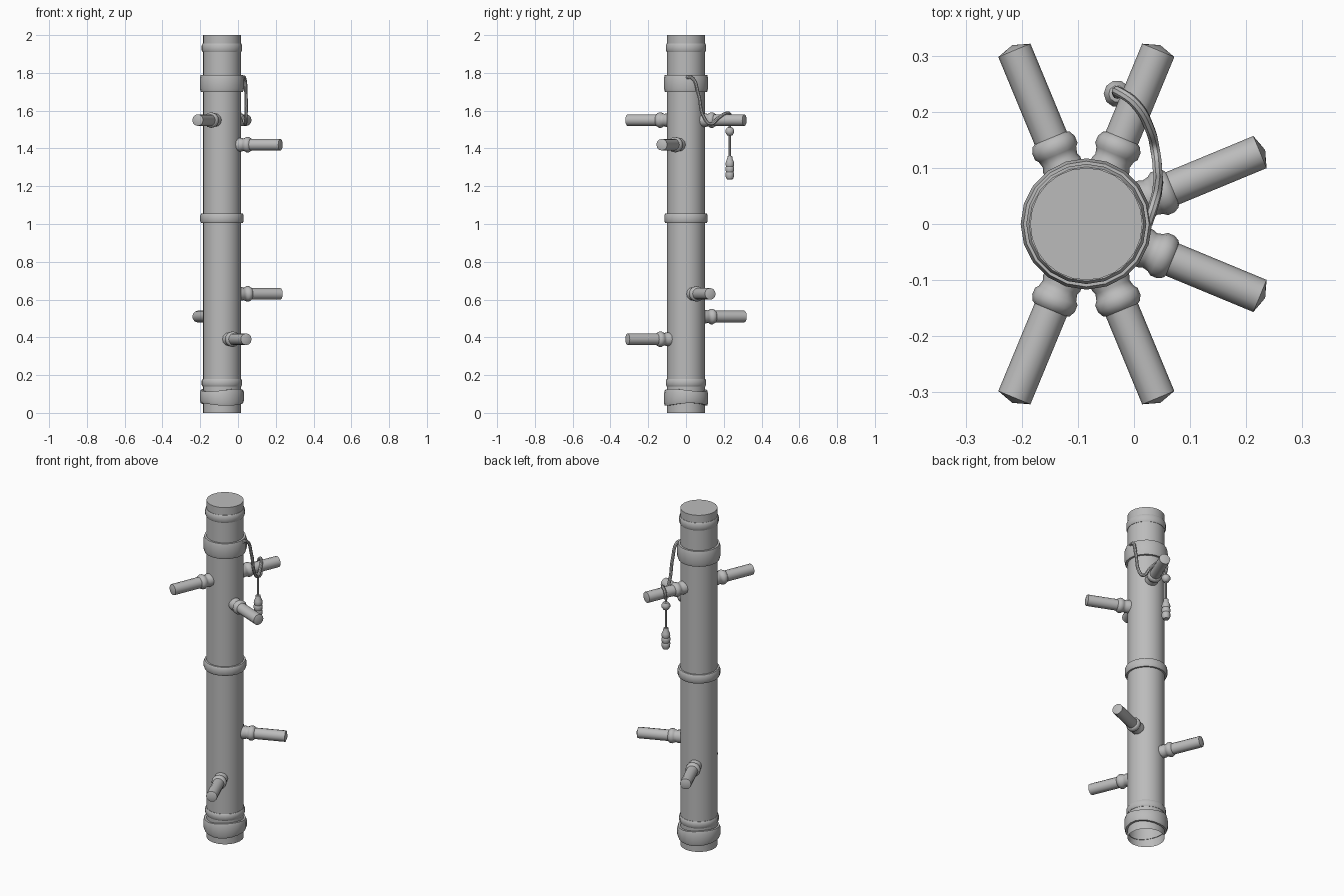
import bpy, bmesh, math
from mathutils import Vector, Matrix

cube = bpy.data.objects.get("Cube")
if cube:
    bpy.data.objects.remove(cube, do_unlink=True)

grey = bpy.data.materials.new("plain grey")
grey.use_nodes = True
grey.diffuse_color = (0.5, 0.5, 0.5, 1)
grey.node_tree.nodes["Principled BSDF"].inputs["Base Color"].default_value = (0.5, 0.5, 0.5, 1)

AXIS = Vector((-0.085, 0, 0))   # centre line of the post


def finish(obj, angle=40):
    obj.data.materials.append(grey)
    bpy.ops.object.select_all(action='DESELECT')
    obj.select_set(True)
    bpy.context.view_layer.objects.active = obj
    bpy.ops.object.shade_smooth_by_angle(angle=math.radians(angle))
    return obj


def lathe(name, profile, sides, matrix, closed=False, wave=None):
    """Turn (radius, height) points about local z; zero radius makes a tip."""
    bm = bmesh.new()
    rings = []
    for r, h in profile:
        if r == 0:
            rings.append([bm.verts.new((0, 0, h))] * sides)
            continue
        ring = []
        for i in range(sides):
            a = math.tau * i / sides
            lift = wave(a, h) if wave else 0
            ring.append(bm.verts.new((r * math.cos(a), r * math.sin(a), h + lift)))
        rings.append(ring)
    pairs = list(zip(rings, rings[1:]))
    if closed:
        pairs.append((rings[-1], rings[0]))
    for low, high in pairs:
        for i in range(sides):
            j = (i + 1) % sides
            corners = list(dict.fromkeys((low[i], low[j], high[j], high[i])))
            bm.faces.new(corners)
    bmesh.ops.recalc_face_normals(bm, faces=bm.faces)
    mesh = bpy.data.meshes.new(name)
    bm.to_mesh(mesh)
    bm.free()
    obj = bpy.data.objects.new(name, mesh)
    obj.matrix_world = matrix
    bpy.context.collection.objects.link(obj)
    return finish(obj)


def cord(name, points, radius):
    curve = bpy.data.curves.new(name, 'CURVE')
    curve.dimensions = '3D'
    curve.bevel_depth = radius
    curve.bevel_resolution = 2
    curve.resolution_u = 6
    curve.use_fill_caps = True
    spline = curve.splines.new('BEZIER')
    spline.bezier_points.add(len(points) - 1)
    for bp, p in zip(spline.bezier_points, points):
        bp.co = p
        bp.handle_left_type = bp.handle_right_type = 'AUTO'
    obj = bpy.data.objects.new(name, curve)
    bpy.context.collection.objects.link(obj)
    bpy.ops.object.select_all(action='DESELECT')
    obj.select_set(True)
    bpy.context.view_layer.objects.active = obj
    bpy.ops.object.convert(target='MESH')
    return finish(bpy.context.object)


POST = Matrix.Translation(AXIS)

# Post, hollow at the foot and capped at the top
lathe("post", [(0.1, 0), (0.1, 2), (0, 2)], 24, POST)


# Rounded bands around the post
def band(name, low, high, radius, wave=None):
    edge = (high - low) * 0.2
    profile = [(0.097, low), (radius - 0.005, low), (radius, low + edge),
               (radius, high - edge), (radius - 0.005, high), (0.097, high)]
    lathe(name, profile, 20, POST, closed=True, wave=wave)


band("top_ring", 1.91, 1.955, 0.107)
band("upper_wrap", 1.70, 1.79, 0.117)
band("middle_ring", 1.005, 1.055, 0.115)
band("lower_ring", 0.14, 0.18, 0.107)
band("foot_wrap", 0.045, 0.12, 0.117,
     lambda a, h: 0.007 * math.sin(2 * a + 25 * h))

# Pegs with turned collars: compass angle and height
PEGS = [(-112.5, 1.55), (67.5, 1.55), (-22.5, 1.42),
        (22.5, 0.63), (112.5, 0.51), (-67.5, 0.39)]
COLLAR = [(0.036, 0.085), (0.036, 0.115), (0.033, 0.122), (0.036, 0.134),
          (0.041, 0.140), (0.041, 0.153), (0.036, 0.163), (0.029, 0.167)]
for n, (angle, z) in enumerate(PEGS, 1):
    turn = (Matrix.Translation(AXIS + Vector((0, 0, z)))
            @ Matrix.Rotation(math.radians(angle), 4, 'Z')
            @ Matrix.Rotation(math.pi / 2, 4, 'Y'))
    lathe(f"peg_{n}", [(0.031, 0.09), (0.031, 0.335), (0, 0.345)], 12, turn)
    lathe(f"peg_collar_{n}", COLLAR, 12, turn)

# Cord looped from the upper wrap over a peg
HANG = Vector((-0.03, 0.232, 0))
cord("draped_cord", [(0.024, 0.0, 1.775), (0.034, 0.03, 1.775), (0.042, 0.065, 1.69),
                     (0.042, 0.095, 1.565), (0.038, 0.13, 1.53), (0.028, 0.17, 1.56),
                     (0.002, 0.215, 1.587), (-0.026, 0.235, 1.575), (-0.03, 0.232, 1.53)], 0.009)
cord("hanging_cord", [HANG + Vector((0, 0, z)) for z in (1.54, 1.44, 1.34)], 0.006)

# Bead and tassel weight on the hanging end
DROP = Matrix.Translation(HANG)
lathe("bead", [(0, 1.465), (0.015, 1.470), (0.024, 1.484), (0.024, 1.498),
               (0.015, 1.511), (0, 1.515)], 10, DROP)
lathe("tassel", [(0, 1.235), (0.017, 1.237), (0.023, 1.25), (0.024, 1.27),
                 (0.021, 1.275), (0.024, 1.285), (0.024, 1.30), (0.021, 1.305),
                 (0.024, 1.315), (0.022, 1.33), (0.015, 1.345), (0.013, 1.36),
                 (0, 1.362)], 10, DROP)
